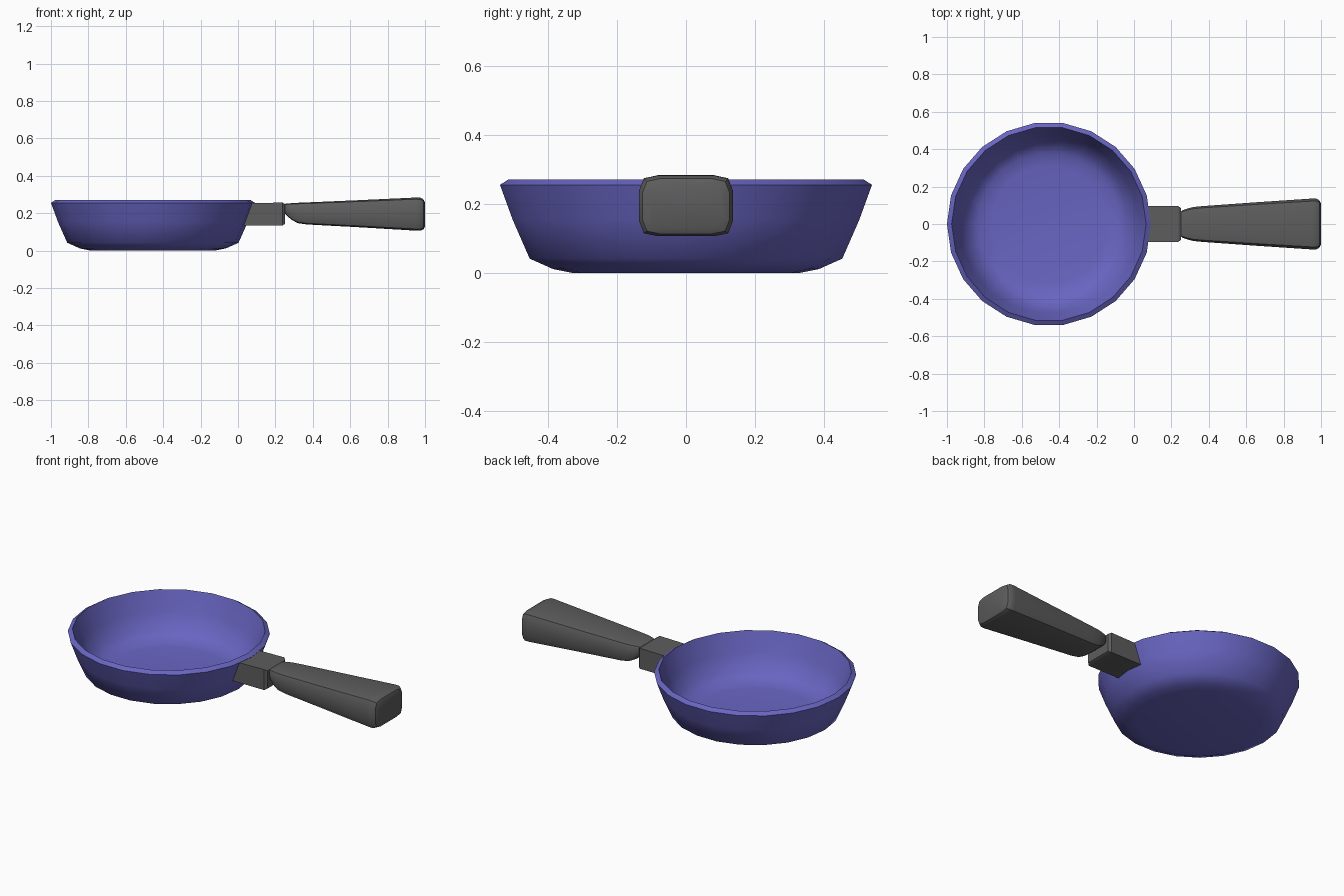
import bpy, bmesh, math
from mathutils import Matrix, Vector

cube = bpy.data.objects.get("Cube")
if cube:
    bpy.data.objects.remove(cube)

PAN_X = -0.455
SIDES = 22


def material(name, rgb):
    m = bpy.data.materials.new(name)
    m.use_nodes = True
    m.diffuse_color = (*rgb, 1)
    m.node_tree.nodes["Principled BSDF"].inputs["Base Color"].default_value = (*rgb, 1)
    return m


blue = material("blue_enamel", (0.14, 0.13, 0.54))
grey = material("dark_grey", (0.11, 0.11, 0.11))


def finish(bm, name, mat, angle):
    bmesh.ops.recalc_face_normals(bm, faces=bm.faces)
    mesh = bpy.data.meshes.new(name)
    bm.to_mesh(mesh)
    bm.free()
    mesh.materials.append(mat)
    ob = bpy.data.objects.new(name, mesh)
    bpy.context.collection.objects.link(ob)
    bpy.ops.object.select_all(action="DESELECT")
    ob.select_set(True)
    bpy.context.view_layer.objects.active = ob
    bpy.ops.object.shade_smooth_by_angle(angle=math.radians(angle))
    return ob


def loft(name, section, rings, mat, angle):
    """Skin rings of (x at bottom, x at top, half width, low z, high z)."""
    bm = bmesh.new()
    loops = []
    for x0, x1, w, lo, hi in rings:
        loops.append([bm.verts.new((x0 + (x1 - x0) * (v + 1) / 2, u * w,
                                    lo + (hi - lo) * (v + 1) / 2))
                      for u, v in section])
    n = len(section)
    for a, b in zip(loops, loops[1:]):
        for i in range(n):
            j = (i + 1) % n
            bm.faces.new((a[i], a[j], b[j], b[i]))
    bm.faces.new(loops[0])
    bm.faces.new(loops[-1])
    return finish(bm, name, mat, angle)


# Pan bowl: outer wall, sloped rim and inner wall as one revolved profile
profile = [(0, 0), (0.33, 0), (0.39, 0.012), (0.458, 0.042), (0.508, 0.155),
           (0.545, 0.256), (0.52, 0.272), (0.478, 0.16), (0.435, 0.07),
           (0.38, 0.036), (0.31, 0.025), (0, 0.025)]
bm = bmesh.new()
pts = [bm.verts.new((r, 0, z)) for r, z in profile]
edges = [bm.edges.new(pair) for pair in zip(pts, pts[1:])]
bmesh.ops.spin(bm, geom=pts + edges, cent=(0, 0, 0), axis=(0, 0, 1),
               angle=math.tau, steps=SIDES)
bmesh.ops.remove_doubles(bm, verts=bm.verts, dist=0.0005)
bmesh.ops.transform(bm, matrix=Matrix.Translation(Vector((PAN_X, 0, 0))), verts=bm.verts)
finish(bm, "pan_bowl", blue, 52)

# Connector block, its inner end leaning with the pan wall
square = [(-1, -1), (1, -1), (1, 1), (-1, 1)]
loft("handle_connector", square, [
    (0.025, 0.07, 0.095, 0.135, 0.254),
    (0.238, 0.238, 0.095, 0.135, 0.257),
    (0.252, 0.252, 0.084, 0.143, 0.249)], grey, 30)

# Handle grip: boxy section with gently bulging sides, flaring to the end
quarter = [(1, 0.5), (0.9, 0.9), (0.6, 1)]
bulged = []
for c, s in ((1, 0), (0, 1), (-1, 0), (0, -1)):
    bulged += [(c * u - s * v, s * u + c * v) for u, v in quarter]
# swap the bulge spacing so opposite halves mirror each other
bulged = sorted({(su * u, sv * v) for u, v in quarter for su in (1, -1) for sv in (1, -1)},
                key=lambda p: math.atan2(p[1], p[0]))
loft("handle_grip", bulged, [
    (0.25, 0.245, 0.06, 0.2, 0.247),
    (0.265, 0.255, 0.073, 0.183, 0.251),
    (0.29, 0.285, 0.083, 0.163, 0.254),
    (0.32, 0.32, 0.091, 0.147, 0.256),
    (0.37, 0.37, 0.096, 0.14, 0.258),
    (0.65, 0.65, 0.116, 0.125, 0.27),
    (0.95, 0.95, 0.136, 0.107, 0.284),
    (0.975, 0.975, 0.136, 0.107, 0.283),
    (0.992, 0.992, 0.126, 0.114, 0.274),
    (1.0, 1.0, 0.108, 0.128, 0.258)], grey, 33)
